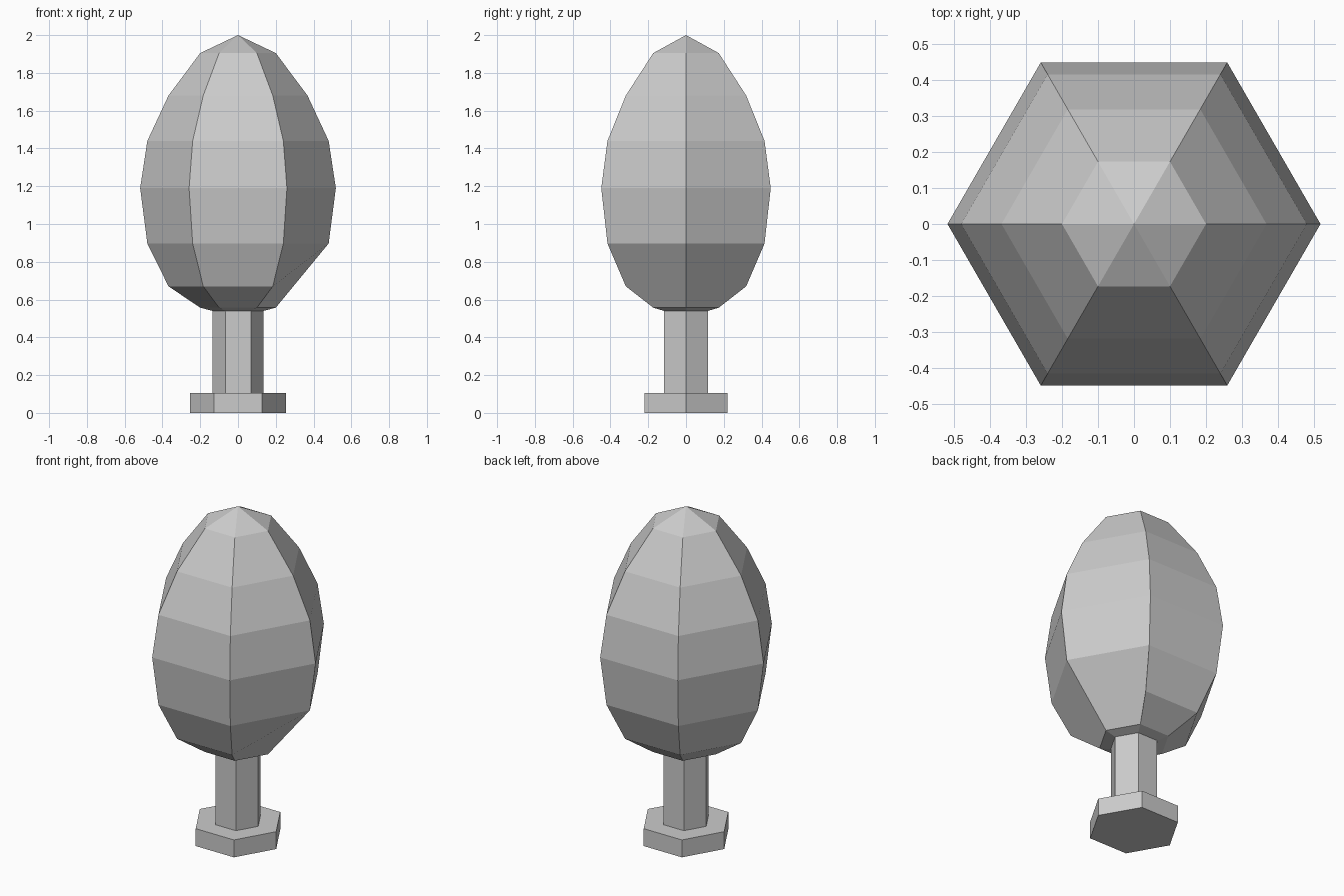
import bpy, bmesh
from math import cos, sin, pi

if "Cube" in bpy.data.objects:
    bpy.data.objects.remove(bpy.data.objects["Cube"])

SIDES = 6


def lathe(name, profile, cap_bottom=False, tip=None):
    """Six-sided turned mesh from (radius, z) pairs, bottom to top."""
    bm = bmesh.new()
    rings = [[bm.verts.new((r * cos(2 * pi * i / SIDES), r * sin(2 * pi * i / SIDES), z))
              for i in range(SIDES)] for r, z in profile]
    for low, high in zip(rings, rings[1:]):
        for i in range(SIDES):
            j = (i + 1) % SIDES
            bm.faces.new((low[i], low[j], high[j], high[i]))
    if cap_bottom:
        bm.faces.new(rings[0][::-1])
    if tip is not None:
        apex = bm.verts.new((0, 0, tip))
        for i in range(SIDES):
            bm.faces.new((rings[-1][i], rings[-1][(i + 1) % SIDES], apex))
    mesh = bpy.data.meshes.new(name)
    obj = bpy.data.objects.new(name, mesh)
    bpy.context.collection.objects.link(obj)
    return obj, bm, rings


# Trunk with flared hexagonal foot
trunk, bm, _ = lathe("trunk", [(0.255, 0), (0.255, 0.105), (0.135, 0.105), (0.135, 0.54)],
                     cap_bottom=True)
bm.to_mesh(trunk.data)
bm.free()

# Egg-shaped crown
crown, bm, rings = lathe("crown", [(0.135, 0.54), (0.2, 0.557), (0.368, 0.67), (0.48, 0.897),
                                   (0.518, 1.19), (0.48, 1.44), (0.368, 1.68), (0.2, 1.905)],
                         tip=2.0)
# Flattened facet on the lower right: remove one corner of the third ring
ring = rings[2]
edges = [bm.edges.get((ring[0], ring[1])), bm.edges.get((ring[0], ring[-1]))]
bmesh.ops.dissolve_edges(bm, edges=edges, use_verts=True)
bm.to_mesh(crown.data)
bm.free()
